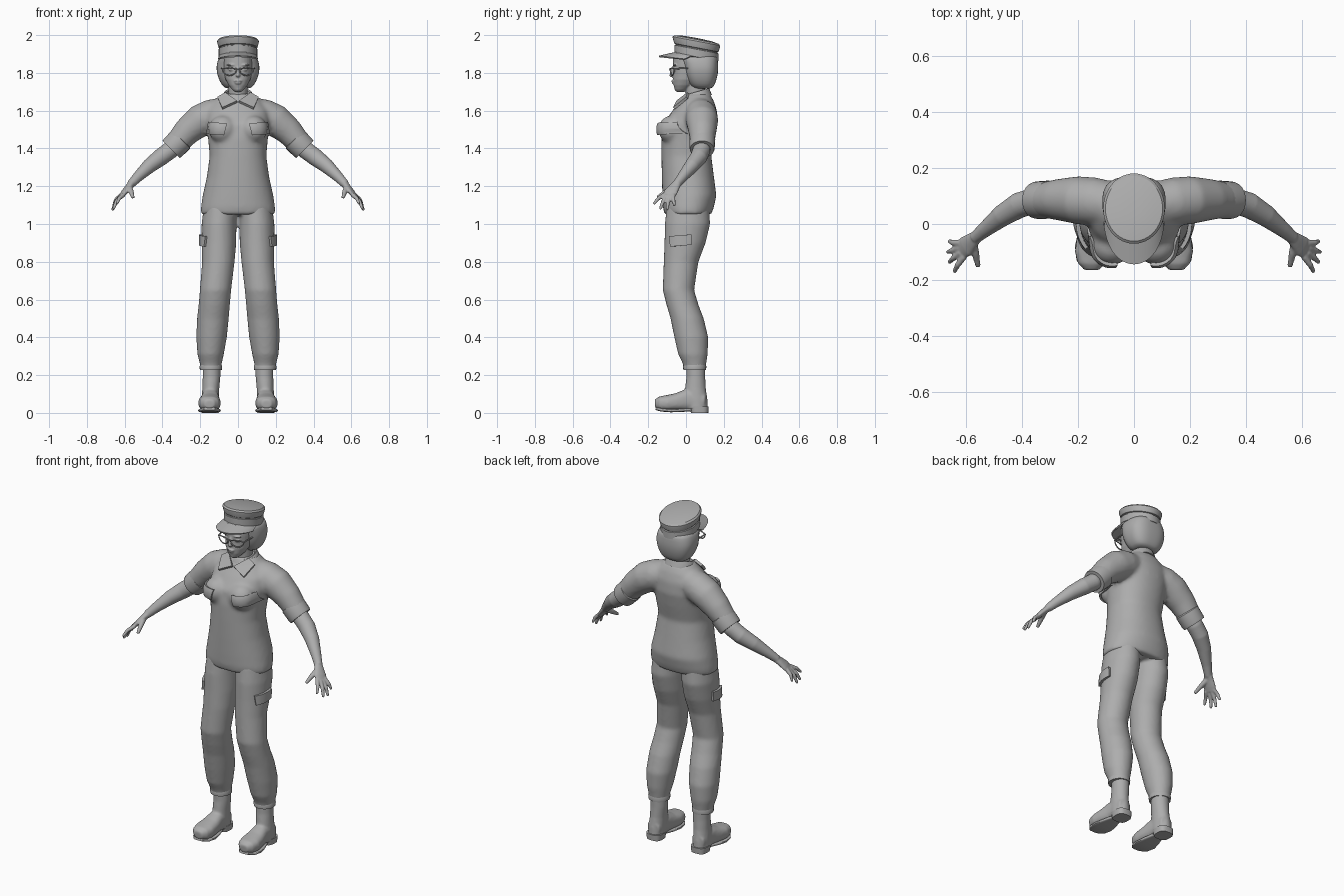
import bpy, bmesh
from math import sin, cos, pi, radians, copysign
from mathutils import Vector, Matrix

if "Cube" in bpy.data.objects:
    bpy.data.objects.remove(bpy.data.objects["Cube"])

GREY = (0.42, 0.42, 0.42, 1)
grey = bpy.data.materials.new("plain grey")
grey.use_nodes = True
grey.diffuse_color = GREY
grey.node_tree.nodes["Principled BSDF"].inputs["Base Color"].default_value = GREY


def sweep(bm, rings, side=1, upright=False, hint=(0, 0, 1), power=2, n=24):
    """Skin oval rings (x, y, z, a, b); upright rings lie flat, others follow the path."""
    centres = [Vector(r[:3]) for r in rings]
    loops = []
    for i, ring in enumerate(rings):
        a, b = ring[3], ring[-1]
        u, v = Vector((1, 0, 0)), Vector((0, 1, 0))
        if not upright:
            t = (centres[min(i + 1, len(rings) - 1)] - centres[max(i - 1, 0)]).normalized()
            u = t.cross(Vector(hint)).normalized()
            v = t.cross(u)
        loop = []
        for k in range(n):
            c, s = cos(2 * pi * k / n), sin(2 * pi * k / n)
            p = centres[i] + u * a * copysign(abs(c) ** (2 / power), c) \
                + v * b * copysign(abs(s) ** (2 / power), s)
            loop.append(bm.verts.new((p.x * side, p.y, p.z)))
        loops.append(loop)
    for low, high in zip(loops, loops[1:]):
        for k in range(n):
            bm.faces.new((low[k - 1], low[k], high[k], high[k - 1]))
    bm.faces.new(loops[0])
    bm.faces.new(loops[-1])


def ball(bm, centre, size):
    bmesh.ops.create_uvsphere(bm, u_segments=20, v_segments=12, radius=1,
                              matrix=Matrix.Translation(centre) @ Matrix.Diagonal((*size, 1)))


def patch(bm, corners, nx=12, ny=8):
    """Bilinear sheet between four corners."""
    a, b, c, d = map(Vector, corners)
    grid = [[bm.verts.new(a.lerp(b, i / nx).lerp(d.lerp(c, i / nx), j / ny))
             for i in range(nx + 1)] for j in range(ny + 1)]
    for r, q in zip(grid, grid[1:]):
        for i in range(nx):
            bm.faces.new((r[i], r[i + 1], q[i + 1], q[i]))


def part(name, bm, *modifiers, angle=40):
    """Turn a bmesh into a finished object, with its modifiers applied."""
    bmesh.ops.recalc_face_normals(bm, faces=bm.faces[:])
    mesh = bpy.data.meshes.new(name)
    bm.to_mesh(mesh)
    bm.free()
    obj = bpy.data.objects.new(name, mesh)
    bpy.context.scene.collection.objects.link(obj)
    for kind, settings in modifiers:
        mod = obj.modifiers.new(kind.title(), kind)
        for key, value in settings.items():
            setattr(mod, key, value)
    if modifiers:
        graph = bpy.context.evaluated_depsgraph_get()
        baked = bpy.data.meshes.new_from_object(obj.evaluated_get(graph))
        obj.modifiers.clear()
        obj.data = baked
        baked.name = name
    obj.data.materials.clear()
    obj.data.materials.append(grey)
    bpy.ops.object.select_all(action="DESELECT")
    obj.select_set(True)
    bpy.context.view_layer.objects.active = obj
    bpy.ops.object.shade_smooth_by_angle(angle=radians(angle))
    return obj


def fuse(voxel, passes):
    return (("REMESH", dict(mode="VOXEL", voxel_size=voxel)),
            ("SMOOTH", dict(factor=0.5, iterations=passes)))


MIRROR = ("MIRROR", dict(use_axis=(True, False, False), use_mirror_merge=False))

# Shirt: torso, bust and short sleeves fused together
bm = bmesh.new()
torso = [(1.05, .01, .197, .124), (1.09, .013, .196, .135), (1.15, .018, .187, .143),
         (1.25, .01, .165, .138), (1.36, .002, .15, .132), (1.45, .012, .158, .142),
         (1.53, .024, .168, .144), (1.6, .046, .165, .118), (1.65, .058, .125, .09),
         (1.69, .06, .08, .066)]
sweep(bm, [(0, y, z, a, b) for z, y, a, b in torso], upright=True, power=2.2, n=40)
for side in (1, -1):
    ball(bm, (.08 * side, -.075, 1.5), (.075, .072, .075))
    sweep(bm, [(.08, .07, 1.59, .08), (.14, .08, 1.575, .086), (.2, .085, 1.548, .086),
               (.27, .087, 1.49, .074), (.34, .085, 1.412, .06)], side)
shirt = part("shirt", bm, *fuse(.011, 6), angle=60)

# Rolled sleeve cuffs
bm = bmesh.new()
sweep(bm, [(.297, .087, 1.452, .06), (.302, .087, 1.447, .068), (.345, .085, 1.404, .067),
           (.354, .085, 1.395, .064), (.352, .085, 1.397, .05)])
part("rolled_cuffs", bm, MIRROR)

# Forearms and hands
bm = bmesh.new()
sweep(bm, [(.31, .085, 1.435, .046), (.36, .082, 1.39, .047), (.41, .067, 1.353, .046),
           (.47, .03, 1.307, .039), (.53, -.018, 1.25, .028), (.568, -.05, 1.21, .022)])
sweep(bm, [(.56, -.044, 1.217, .022, .02), (.58, -.062, 1.195, .03, .017),
           (.6, -.08, 1.17, .038, .015), (.617, -.093, 1.148, .034, .011)],
      hint=(.64, -.1, .73))
fingers = [((.605, -.115, 1.155), (.64, -.168, 1.11)), ((.617, -.102, 1.15), (.658, -.135, 1.083)),
           ((.622, -.085, 1.147), (.663, -.1, 1.078)), ((.62, -.068, 1.153), (.658, -.062, 1.102))]
for root, tip in fingers:
    middle = Vector(root).lerp(Vector(tip), .55) + Vector((.005, -.002, .005))
    sweep(bm, [(*root, .012), (*middle, .0105), (*tip, .008)], n=12)
    ball(bm, tip, (.008, .008, .008))
sweep(bm, [(.575, -.065, 1.195, .016), (.566, -.105, 1.172, .014), (.556, -.152, 1.14, .009)], n=12)
part("arms_and_hands", bm, *fuse(.0045, 4), MIRROR, angle=60)

# Trousers: two baggy legs meeting at the hips
bm = bmesh.new()
leg = [(.092, .01, 1.1, .088, .112), (.1, .008, 1.0, .093, .12), (.101, -.005, .9, .092, .109),
       (.104, -.026, .8, .086, .092), (.119, -.04, .65, .083, .083), (.126, -.018, .57, .083, .085),
       (.133, .006, .5, .084, .088), (.14, .028, .4, .081, .09), (.145, .037, .31, .07, .078),
       (.144, .045, .26, .058, .062), (.144, .046, .232, .054, .058)]
for side in (1, -1):
    sweep(bm, leg, side, upright=True, n=32)
sweep(bm, [(0, .02, 1.05, .09, .09), (0, .015, 1.12, .17, .11)], upright=True)
trousers = part("trousers", bm, *fuse(.01, 5), angle=60)

# Gathered trouser hems
bm = bmesh.new()
sweep(bm, [(.144, .046, .262, .054, .058), (.144, .046, .245, .06, .062),
           (.144, .046, .228, .058, .06), (.144, .046, .226, .04, .04)], upright=True)
part("trouser_hems", bm, MIRROR)

# Boots: shaft fused with a rounded foot
bm = bmesh.new()
sweep(bm, [(.14, .052, .25, .047, .05), (.14, .052, .19, .047, .05), (.144, .05, .13, .045, .055),
           (.147, .052, .07, .046, .062), (.147, .058, .02, .046, .058)], upright=True)
sweep(bm, [(.147, .1, .06, .04, .04), (.147, .05, .068, .044, .054), (.147, 0, .068, .047, .056),
           (.149, -.05, .058, .055, .046), (.151, -.1, .052, .06, .042),
           (.151, -.14, .05, .05, .037), (.151, -.164, .048, .026, .022)], power=2.5)
part("boots", bm, *fuse(.007, 4), MIRROR, angle=60)

# Boot soles with a separate heel block
bm = bmesh.new()
sweep(bm, [(.147, .03, .018, .03, .01), (.149, -.03, .014, .05, .009), (.151, -.08, .012, .06, .009),
           (.151, -.13, .016, .054, .009), (.151, -.16, .023, .03, .008)], power=4)
sweep(bm, [(.147, .072, 0, .045, .046), (.147, .07, .035, .048, .05)], upright=True, power=3)
part("boot_soles", bm, MIRROR)

# Chest pocket flaps laid on the shirt
bm = bmesh.new()
patch(bm, [(.06, -.3, 1.53), (.152, -.3, 1.538), (.163, -.3, 1.478), (.074, -.3, 1.472)])
part("chest_pocket_flaps", bm, MIRROR,
     ("SHRINKWRAP", dict(target=shirt, wrap_method="PROJECT", use_project_y=True, offset=.006)),
     ("SOLIDIFY", dict(thickness=.014, offset=0)))

# Cargo pocket flaps on the outer thighs
for name, side in (("left_cargo_flap", 1), ("right_cargo_flap", -1)):
    bm = bmesh.new()
    patch(bm, [(.3 * side, -.085, .935), (.3 * side, .028, .945),
               (.3 * side, .028, .89), (.3 * side, -.08, .88)])
    part(name, bm,
         ("SHRINKWRAP", dict(target=trousers, wrap_method="PROJECT", use_project_x=True,
                             use_positive_direction=side < 0, use_negative_direction=side > 0,
                             offset=.006)),
         ("SOLIDIFY", dict(thickness=.016, offset=0)))

# Collar: a slanted band behind the neck and two pointed flaps
bm = bmesh.new()
sweep(bm, [(0, .052, 1.66, .09, .085), (0, .052, 1.685, .082, .076), (0, .055, 1.7, .07, .068),
           (0, .055, 1.695, .062, .06), (0, .055, 1.66, .055, .055)], upright=True, n=32)
for v in bm.verts:
    v.co.z += .28 * (v.co.y - .055)
part("collar_band", bm)
bm = bmesh.new()
patch(bm, [(.066, .012, 1.693), (.004, -.046, 1.648), (.083, -.064, 1.612), (.108, .005, 1.668)])
part("collar_flaps", bm, MIRROR, ("SOLIDIFY", dict(thickness=.014, offset=0)))

# Neck and head with simple facial features
bm = bmesh.new()
sweep(bm, [(0, .055, 1.62, .062, .06), (0, .05, 1.68, .05, .052), (0, .045, 1.78, .05, .052)],
      upright=True)
head = [(1.7, -.03, .018, .02), (1.712, -.025, .032, .034), (1.735, -.01, .05, .056),
        (1.765, .008, .066, .077), (1.8, .022, .074, .09), (1.84, .034, .079, .104),
        (1.91, .04, .08, .108)]
sweep(bm, [(0, y, z, a, b) for z, y, a, b in head], upright=True, power=2.2, n=32)
ball(bm, (0, -.074, 1.788), (.012, .014, .011))
sweep(bm, [(0, -.06, 1.84, .008), (0, -.07, 1.815, .009), (0, -.076, 1.792, .01)], hint=(1, 0, 0))
ball(bm, (0, -.068, 1.757), (.022, .01, .0055))
ball(bm, (0, -.066, 1.746), (.018, .01, .0055))
ball(bm, (0, -.046, 1.716), (.018, .015, .014))
for side in (1, -1):
    ball(bm, (.034 * side, -.057, 1.818), (.017, .011, .009))
    ball(bm, (.036 * side, -.06, 1.842), (.026, .012, .006))
part("head", bm, *fuse(.004, 2), angle=60)

# Short bobbed hair
bm = bmesh.new()
hair = [(1.715, .09, .06, .042), (1.728, .086, .08, .062), (1.76, .083, .1, .078),
        (1.8, .08, .112, .09), (1.835, .078, .115, .093), (1.87, .07, .106, .098),
        (1.9, .06, .098, .105)]
sweep(bm, [(0, y, z, a, b) for z, y, a, b in hair], upright=True, power=2.7, n=40)
part("hair", bm, ("SUBSURF", dict(levels=1)), angle=60)

# Glasses: lower rims, bridge and temple arms
bm = bmesh.new()
rim = [(.045 + .038 * cos(pi * k / 10), -.083 + .02 * (cos(pi * k / 10) + 1) / 2,
        1.822 - .036 * sin(pi * k / 10), .0035) for k in range(11)]
sweep(bm, rim, hint=(0, 1, 0), n=8)
sweep(bm, [(.083, -.063, 1.822, .0035), (.045, -.076, 1.826, .0035), (0, -.086, 1.82, .0035)], n=8)
sweep(bm, [(.083, -.063, 1.822, .004), (.088, -.02, 1.824, .004), (.088, .04, 1.826, .004)], n=8)
part("glasses", bm, MIRROR)

# Cap crown with band and seam, leaning back
bm = bmesh.new()
crown = [(1.88, .095), (1.885, .102), (1.925, .102), (1.927, .097), (1.931, .097), (1.934, .103),
         (1.962, .11), (1.968, .11), (1.977, .102), (1.983, .066), (1.985, .02)]
sweep(bm, [(0, .055, z, a, a * 1.14) for z, a in crown], upright=True, n=48)
for v in bm.verts:
    v.co.z += .19 * (.055 - v.co.y)
part("cap_crown", bm, angle=30)

# Curved cap brim
bm = bmesh.new()
rows = []
for k in range(25):
    a = radians(-78 + 6.5 * k)
    inner = Vector((.098 * sin(a), .055 - .11 * cos(a), 1.885 + .022 * cos(a)))
    outer = Vector((.106 * sin(a), .045 - .188 * cos(a) ** .8, 1.868 + .019 * cos(a)))
    rows.append([bm.verts.new(inner.lerp(outer, t / 4)) for t in range(5)])
for r, q in zip(rows, rows[1:]):
    for t in range(4):
        bm.faces.new((r[t], r[t + 1], q[t + 1], q[t]))
part("cap_brim", bm, ("SOLIDIFY", dict(thickness=.008, offset=0)))
